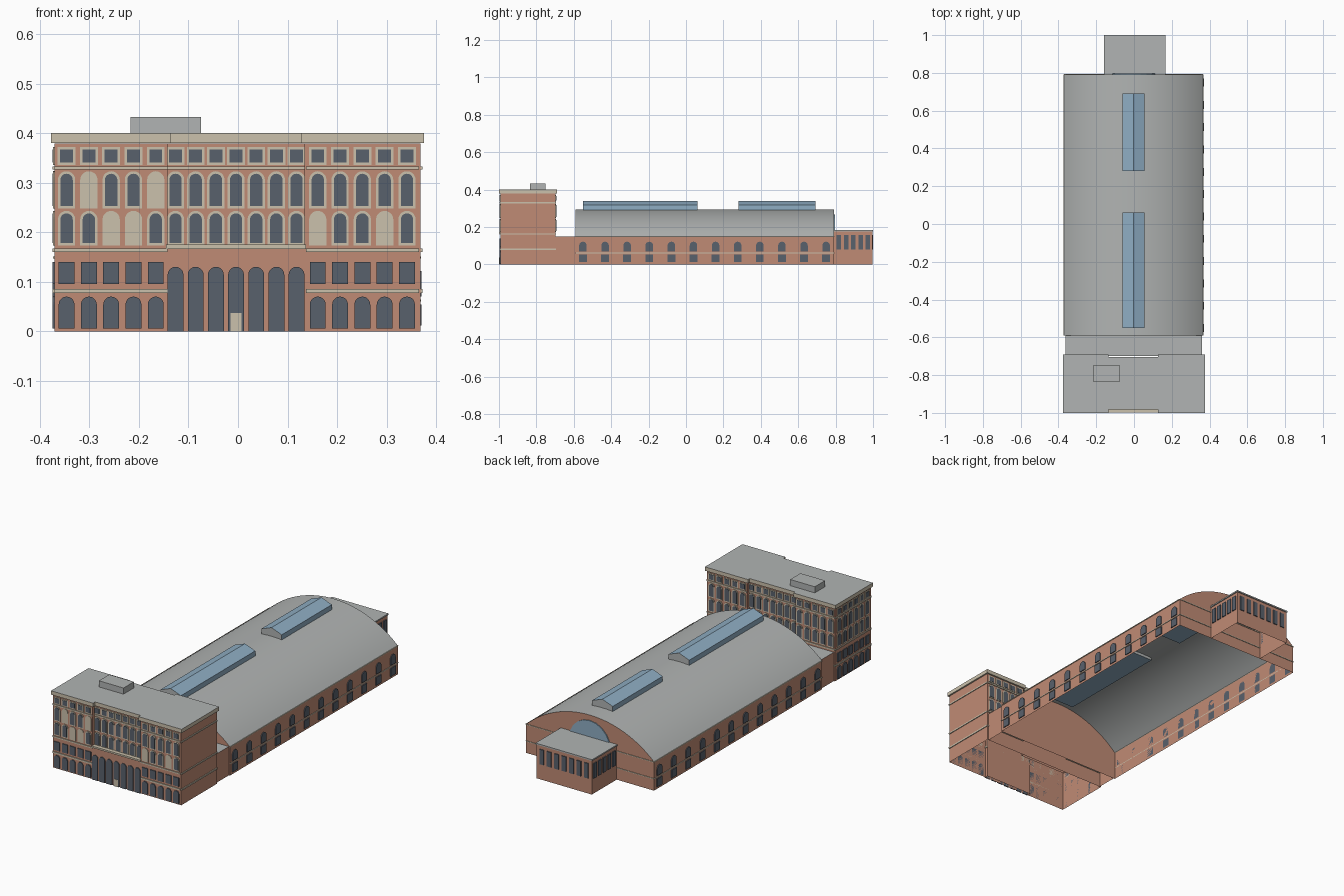
import bpy, bmesh, math
from mathutils import Vector

if "Cube" in bpy.data.objects:
    bpy.data.objects.remove(bpy.data.objects["Cube"])

# Materials
def material(name, hex_code):
    rgb = [int(hex_code[i:i + 2], 16) / 255 for i in (0, 2, 4)]
    lin = [c / 12.92 if c < 0.04 else ((c + 0.055) / 1.055) ** 2.4 for c in rgb] + [1]
    m = bpy.data.materials.new(name)
    m.use_nodes = True
    m.diffuse_color = lin
    m.node_tree.nodes["Principled BSDF"].inputs["Base Color"].default_value = lin
    return m

BRICK = material("brick", "C08B75")
STONE = material("pale stone", "CBC1AC")
ROOF = material("grey roof", "B1B4B3")
PANE = material("dark window", "59616C")
GLASS = material("sky glass", "8FAEC4")
Z = Vector((0, 0, 1))

def finish(bm, name, *mats):
    bmesh.ops.recalc_face_normals(bm, faces=bm.faces)
    mesh = bpy.data.meshes.new(name)
    bm.to_mesh(mesh)
    bm.free()
    for m in mats:
        mesh.materials.append(m)
    obj = bpy.data.objects.new(name, mesh)
    bpy.context.collection.objects.link(obj)
    return obj

def prism(bm, points, push, bottom=True):
    """Extrude a polygon along a vector; returns the far cap."""
    a = [bm.verts.new(p) for p in points]
    b = [bm.verts.new(Vector(p) + push) for p in points]
    n = len(a)
    for i in range(n):
        bm.faces.new((a[i], a[(i + 1) % n], b[(i + 1) % n], b[i]))
    if bottom:
        bm.faces.new(a[::-1])
    return bm.faces.new(b)

def box(bm, x0, x1, y0, y1, z0, z1, bottom=True):
    pts = [(x0, y0, z0), (x1, y0, z0), (x1, y1, z0), (x0, y1, z0)]
    return prism(bm, pts, Z * (z1 - z0), bottom)

def box_object(name, mat, *dims, bottom=True):
    bm = bmesh.new()
    box(bm, *dims, bottom=bottom)
    return finish(bm, name, mat)

class Facade:
    """Flat plates laid on a wall: u runs along it, n points outward."""
    def __init__(self, name, origin, u):
        self.name, self.o, self.u = name, Vector(origin), Vector(u)
        self.n = self.u.cross(Z)
        self.parts = {}

    def plate(self, part, mat, u, z0, z1, w, depth, arch=False):
        bm = self.parts.setdefault((part, mat), bmesh.new())
        r = w / 2
        if arch:
            top = [(u + r * math.cos(t * math.pi / 10), z1 - r + r * math.sin(t * math.pi / 10))
                   for t in range(11)]
        else:
            top = [(u + r, z1), (u - r, z1)]
        outline = [(u - r, z0), (u + r, z0)] + top
        prism(bm, [self.o + self.u * a + Z * b for a, b in outline], self.n * depth)

    def window(self, u, z0, z1, w, arch=False, trim=0.0, blind=False):
        if trim:
            self.plate("surrounds", STONE, u, z0 - trim, z1 + trim, w + 2 * trim, 0.003, arch)
        if not blind:
            self.plate("windows", PANE, u, z0, z1, w, 0.0045, arch)

    def band(self, u, length, z0, z1, depth=0.004):
        self.plate("bands", STONE, u, z0, z1, length, depth)

    def done(self):
        for (part, mat), bm in self.parts.items():
            finish(bm, self.name + "_" + part, mat)

# Front block: wings step forward of the centre bay on both faces
XL, CL, CR, XR = -0.37, -0.142, 0.134, 0.368
FRONT, FRONT_IN, BACK, BACK_IN = -0.993, -0.976, -0.698, -0.712

def stepped_plan(z, g):
    return [(XL - g, FRONT - g, z), (CL + g, FRONT - g, z), (CL + g, FRONT_IN - g, z),
            (CR - g, FRONT_IN - g, z), (CR - g, FRONT - g, z), (XR + g, FRONT - g, z),
            (XR + g, BACK + g, z), (CR - g, BACK + g, z), (CR - g, BACK_IN + g, z),
            (CL + g, BACK_IN + g, z), (CL + g, BACK + g, z), (XL - g, BACK + g, z)]

bm = bmesh.new()
prism(bm, stepped_plan(0, 0), Z * 0.379, bottom=False)
finish(bm, "front_block_walls", BRICK)

# Cornice with a sunken flat roof
bm = bmesh.new()
cap = prism(bm, stepped_plan(0.38, 0.007), Z * 0.02)
bmesh.ops.inset_region(bm, faces=[cap], thickness=0.009, depth=-0.003)
cap.material_index = 1
finish(bm, "front_block_cornice", STONE, ROOF)
box_object("rooftop_plant_room", ROOF, -0.217, -0.075, -0.835, -0.75, 0.395, 0.432)

# Entrance arcade filling the centre bay at street level
box_object("arcade_walls", BRICK, CL, CR, FRONT, FRONT_IN, 0, 0.166, bottom=False)
box_object("arcade_ledge", STONE, CL - 0.003, CR + 0.003, FRONT - 0.006, FRONT_IN, 0.166, 0.175)

def upper_rows(f, u, blind_low=False, blind_high=False):
    f.window(u, 0.178, 0.238, 0.025, True, 0.005, blind_low)
    f.window(u, 0.253, 0.318, 0.025, True, 0.005, blind_high)
    f.window(u, 0.341, 0.367, 0.026, False, 0.005)

def lower_rows(f, u):
    f.window(u, 0.006, 0.07, 0.032, True)
    f.window(u, 0.095, 0.14, 0.032)

def wing_bands(f, u, length):
    for z0, z1 in ((0.077, 0.085), (0.16, 0.167), (0.326, 0.333)):
        f.band(u, length, z0, z1)

CENTRE = (CL + CR) / 2
WINGS = [(XL + CL) / 2, (CR + XR) / 2]
BLIND_LOW, BLIND_HIGH = {(0, 2), (0, 3), (1, 0), (1, 3)}, {(0, 1), (0, 4)}

for name, side, y, y_in in (("front", 1, FRONT, FRONT_IN), ("rear", -1, BACK, BACK_IN)):
    wing = Facade(name + "_wing", (0, y, 0), (side, 0, 0))
    for k, mid in enumerate(WINGS):
        wing_bands(wing, side * mid, CL - XL)
        for i in range(5):
            u = side * (mid + (i - 2) * 0.045)
            front = side > 0
            upper_rows(wing, u, front and (k, i) in BLIND_LOW, front and (k, i) in BLIND_HIGH)
            if front:
                lower_rows(wing, u)
    wing.done()
    bay = Facade(name + "_centre", (0, y_in, 0), (side, 0, 0))
    bay.band(side * CENTRE, CR - CL, 0.326, 0.333)
    for i in range(7):
        upper_rows(bay, side * (CENTRE + (i - 3) * 0.0407))
    bay.done()

arcade = Facade("arcade", (0, FRONT, 0), (1, 0, 0))
for i in range(7):
    arcade.window(CENTRE + (i - 3) * 0.0407, 0, 0.13, 0.032, True)
arcade.plate("door", STONE, CENTRE, 0, 0.037, 0.023, 0.006)
arcade.done()

# Block ends: one plain, one with windows
MID, DEPTH = (FRONT + BACK) / 2, BACK - FRONT
plain = Facade("plain_end", (XR, 0, 0), (0, 1, 0))
wing_bands(plain, MID, DEPTH)
plain.done()
end = Facade("windowed_end", (XL, 0, 0), (0, -1, 0))
wing_bands(end, -MID, DEPTH)
for i in range(6):
    u = -MID + (i - 2.5) * 0.046
    lower_rows(end, u)
    upper_rows(end, u)
end.done()

# Low link between the block and the hall
bm = bmesh.new()
box(bm, -0.363, 0.36, BACK, -0.59, 0, 0.15, bottom=False).material_index = 1
finish(bm, "link", BRICK, ROOF)

# Hall with barrel roof
HL, HR, H0, H1, EAVE, RISE = -0.37, 0.366, -0.59, 0.792, 0.15, 0.145
half = (HR - HL) / 2
hall_mid = (HL + HR) / 2
radius = (half ** 2 + RISE ** 2) / (2 * RISE)
sweep = math.asin(half / radius)
SEG = 32
arc = []
for i in range(SEG + 1):
    a = sweep * (1 - 2 * i / SEG)
    arc.append((hall_mid + radius * math.sin(a), EAVE + RISE - radius * (1 - math.cos(a))))
bm = bmesh.new()
prism(bm, [(x, H0, z) for x, z in [(HL, 0), (HR, 0)] + arc], Vector((0, H1 - H0, 0)))
bmesh.ops.delete(bm, geom=[f for f in bm.faces if f.calc_center_median().z < 0.001],
                 context="FACES_ONLY")
for f in bm.faces:
    on_end = abs(f.normal.y) > 0.5 or len(f.verts) > 4
    f.material_index = int(not on_end and f.calc_center_median().z > EAVE)
hall = finish(bm, "hall", BRICK, ROOF)
bpy.context.view_layer.objects.active = hall
hall.select_set(True)
bpy.ops.object.shade_smooth_by_angle(angle=math.radians(25))
hall.select_set(False)

for name, x, side in (("hall_left", HR, 1), ("hall_right", HL, -1)):
    f = Facade(name, (x, 0, 0), (0, side, 0))
    for z in (0.06, 0.147):
        f.band(side * (H0 + H1) / 2, H1 - H0, z, z + 0.004, 0.003)
    for i in range(12):
        u = side * (-0.551 + i * 0.1182)
        f.window(u, 0.012, 0.054, 0.042)
        f.window(u, 0.07, 0.122, 0.04, True)
    f.done()

# Rear gable bands and half-round window
gable = Facade("gable", (hall_mid, H1, 0), (-1, 0, 0))
for z in (0.06, 0.147):
    gable.band(0, HR - HL, z, z + 0.004, 0.003)
gable.plate("lunette", GLASS, 0, 0.15, 0.268, 0.236, 0.005, True)
gable.done()

# Rear annex
A0, A1, AY = -0.155, 0.163, 0.996
box_object("annex_walls", BRICK, A0, A1, H1, AY, 0, 0.176, bottom=False)
box_object("annex_roof", ROOF, A0 - 0.004, A1 + 0.004, H1, 1.0, 0.177, 0.184)
a_mid = (A0 + A1) / 2
for name, origin, u, count, step in (
        ("annex_rear", (a_mid, AY, 0), (-1, 0, 0), 7, 0.043),
        ("annex_left", (A1, 0.895, 0), (0, 1, 0), 5, 0.039),
        ("annex_right", (A0, 0.895, 0), (0, -1, 0), 5, 0.039)):
    f = Facade(name, origin, u)
    for i in range(count):
        f.window((i - (count - 1) / 2) * step, 0.08, 0.158, 0.024)
    f.done()

# Ridge skylights: glazed sides and slopes, solid gables
for name, y0, y1 in (("front_skylight", -0.55, 0.062), ("rear_skylight", 0.28, 0.692)):
    bm = bmesh.new()
    outline = [(-0.062, 0.28), (0.056, 0.28), (0.056, 0.318), (-0.003, 0.34), (-0.062, 0.318)]
    prism(bm, [(x, y0, z) for x, z in outline], Vector((0, y1 - y0, 0)))
    for f in bm.faces:
        f.material_index = int(len(f.verts) == 5)
    finish(bm, name, GLASS, ROOF)
